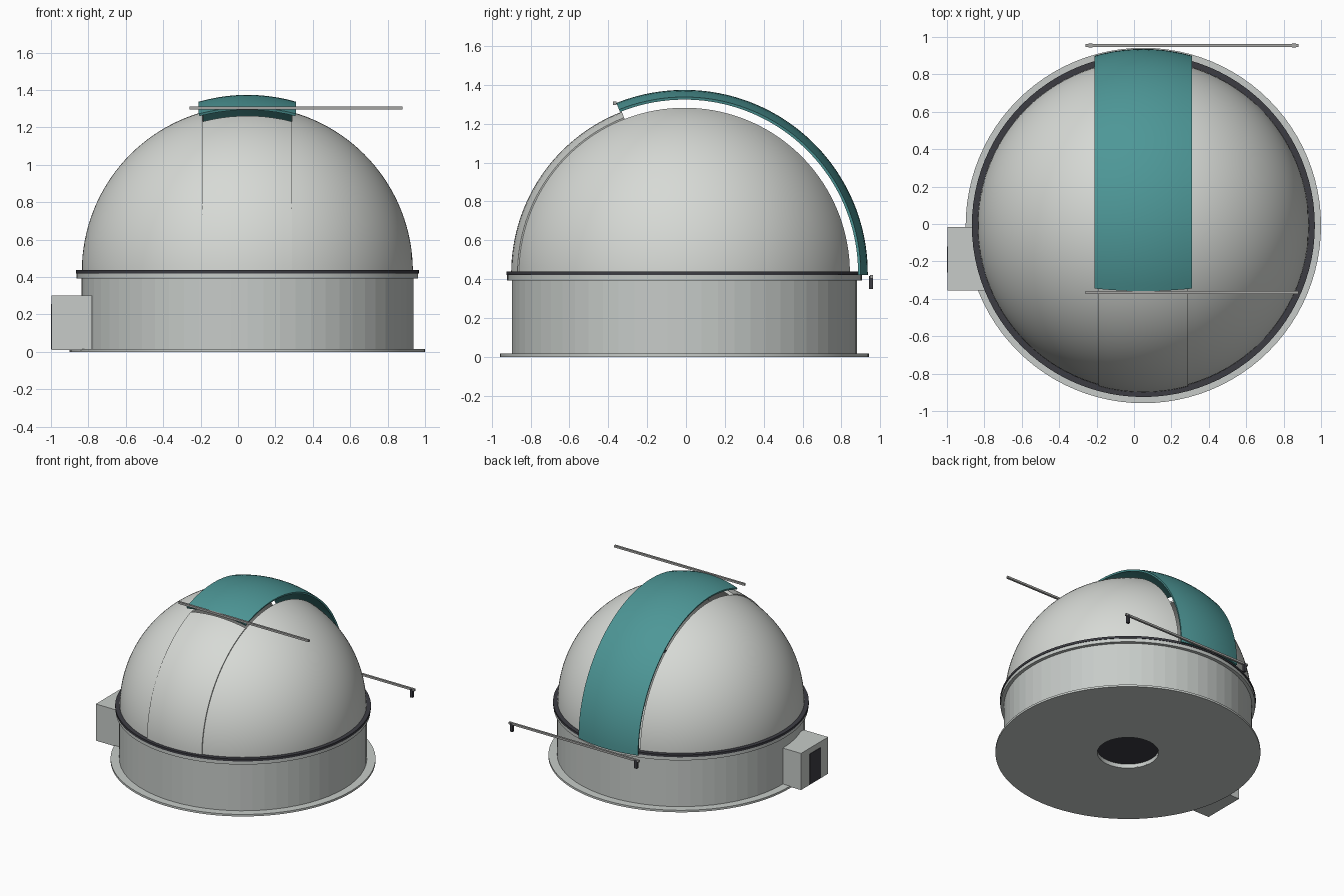
import bpy, bmesh, math

if "Cube" in bpy.data.objects:
    bpy.data.objects.remove(bpy.data.objects["Cube"])

CX, CY, ZC = 0.05, -0.008, 0.43      # dome centre


def colour(name, rgb):
    m = bpy.data.materials.new(name)
    m.diffuse_color = (*rgb, 1)
    m.use_nodes = True
    m.node_tree.nodes["Principled BSDF"].inputs["Base Color"].default_value = m.diffuse_color
    return m


DOME = colour("pale_dome_grey", (0.68, 0.70, 0.67))
WALL = colour("wall_grey", (0.57, 0.60, 0.58))
TEAL = colour("teal", (0.075, 0.31, 0.31))
DARK = colour("charcoal", (0.045, 0.045, 0.055))
METAL = colour("rail_grey", (0.38, 0.38, 0.37))


def finish(bm, name, mat, smooth=True):
    bmesh.ops.remove_doubles(bm, verts=bm.verts, dist=1e-5)
    bmesh.ops.recalc_face_normals(bm, faces=bm.faces)
    me = bpy.data.meshes.new(name)
    bm.to_mesh(me)
    bm.free()
    ob = bpy.data.objects.new(name, me)
    bpy.context.collection.objects.link(ob)
    me.materials.append(mat)
    if smooth:
        bpy.ops.object.select_all(action='DESELECT')
        ob.select_set(True)
        bpy.context.view_layer.objects.active = ob
        bpy.ops.object.shade_smooth_by_angle(angle=math.radians(30))
    return ob


def add_face(bm, vs):
    """Face that drops points which coincide at a pole."""
    keep = []
    for v in vs:
        if all((v.co - k.co).length > 1e-6 for k in keep):
            keep.append(v)
    if len(keep) > 2:
        bm.faces.new(keep)


def shell(name, mat, outer, inner, u0, u1, a0, a1, nt, na):
    """Thick piece of a sphere: u spans x offsets, a turns about x from front to back."""
    bm = bmesh.new()
    t0, t1 = (math.asin(u / outer) for u in (u0, u1))
    grids = []
    for r in (outer, inner):
        g = []
        for i in range(nt + 1):
            t = t0 + (t1 - t0) * i / nt
            row = []
            for j in range(na + 1):
                a = math.radians(a0 + (a1 - a0) * j / na)
                rho = r * math.cos(t)
                row.append(bm.verts.new((CX + r * math.sin(t),
                                         CY - rho * math.cos(a),
                                         ZC + rho * math.sin(a))))
            g.append(row)
        grids.append(g)
    o, n = grids
    for g in grids:
        for i in range(nt):
            for j in range(na):
                add_face(bm, (g[i][j], g[i + 1][j], g[i + 1][j + 1], g[i][j + 1]))
    for i in range(nt):
        for j in (0, na):
            add_face(bm, (o[i][j], o[i + 1][j], n[i + 1][j], n[i][j]))
    for j in range(na):
        for i in (0, nt):
            add_face(bm, (o[i][j], o[i][j + 1], n[i][j + 1], n[i][j]))
    return finish(bm, name, mat)


def ring(name, mat, r_out, r_in, z0, z1, n=96, smooth=True):
    """Flat-topped ring around the dome axis."""
    bm = bmesh.new()
    cols = []
    for k in range(n):
        a = 2 * math.pi * k / n
        cols.append([bm.verts.new((CX + r * math.cos(a), CY + r * math.sin(a), z))
                     for r, z in ((r_out, z0), (r_out, z1), (r_in, z1), (r_in, z0))])
    for k in range(n):
        p, q = cols[k], cols[(k + 1) % n]
        for i in range(4):
            j = (i + 1) % 4
            bm.faces.new((p[i], q[i], q[j], p[j]))
    return finish(bm, name, mat, smooth)


def box(name, mat, x, y, z):
    bm = bmesh.new()
    bmesh.ops.create_cube(bm, size=1)
    for v in bm.verts:
        v.co = [(lo + hi) / 2 + c * (hi - lo) for c, (lo, hi) in zip(v.co, (x, y, z))]
    return finish(bm, name, mat, False)


# Base slab with a central pier opening
ring("base_slab", WALL, 0.95, 0.22, 0.0, 0.016)
ring("pier_sleeve", WALL, 0.235, 0.22, 0.005, 0.04, 48)
bm = bmesh.new()
bmesh.ops.create_cone(bm, cap_ends=True, segments=48, radius1=0.221, radius2=0.221, depth=0.02)
bmesh.ops.translate(bm, verts=bm.verts, vec=(CX, CY, 0.042))
finish(bm, "pier_pad", DARK)

# Round wall, top flange and the dark rotation track
ring("wall", WALL, 0.888, 0.86, 0.01, 0.40, 64, False)
ring("wall_flange", WALL, 0.913, 0.86, 0.393, 0.422)
ring("rotation_track", DARK, 0.917, 0.86, 0.42, 0.438)

# Dome halves either side of the slit
for side, (u0, u1) in (("left", (-0.885, -0.24)), ("right", (0.24, 0.885))):
    shell("dome_" + side, DOME, 0.885, 0.868, u0, u1, 0, 180, 28, 72)

# Fixed lower slit panel and raised sliding shutter
shell("slit_panel", DOME, 0.892, 0.868, -0.24, 0.24, 0, 68.8, 10, 30)
shell("shutter", TEAL, 0.944, 0.930, -0.26, 0.26, 68.2, 180.5, 10, 48)

# Shutter rails, with end stops on the rear one
for name, y, z in (("front_rail", -0.367, 1.305), ("rear_rail", 0.955, 0.412)):
    box(name, METAL, (-0.26, 0.88), (y - 0.008, y + 0.008), (z - 0.008, z + 0.008))
for name, x in (("left_stop", -0.233), ("right_stop", 0.855)):
    box(name, DARK, (x - 0.011, x + 0.011), (0.943, 0.964), (0.35, 0.415))

# Entrance porch and door plate
box("porch", WALL, (-0.996, -0.78), (-0.355, -0.015), (0.01, 0.30))
box("door", DARK, (-1.0, -0.994), (-0.26, -0.12), (0.016, 0.255))
